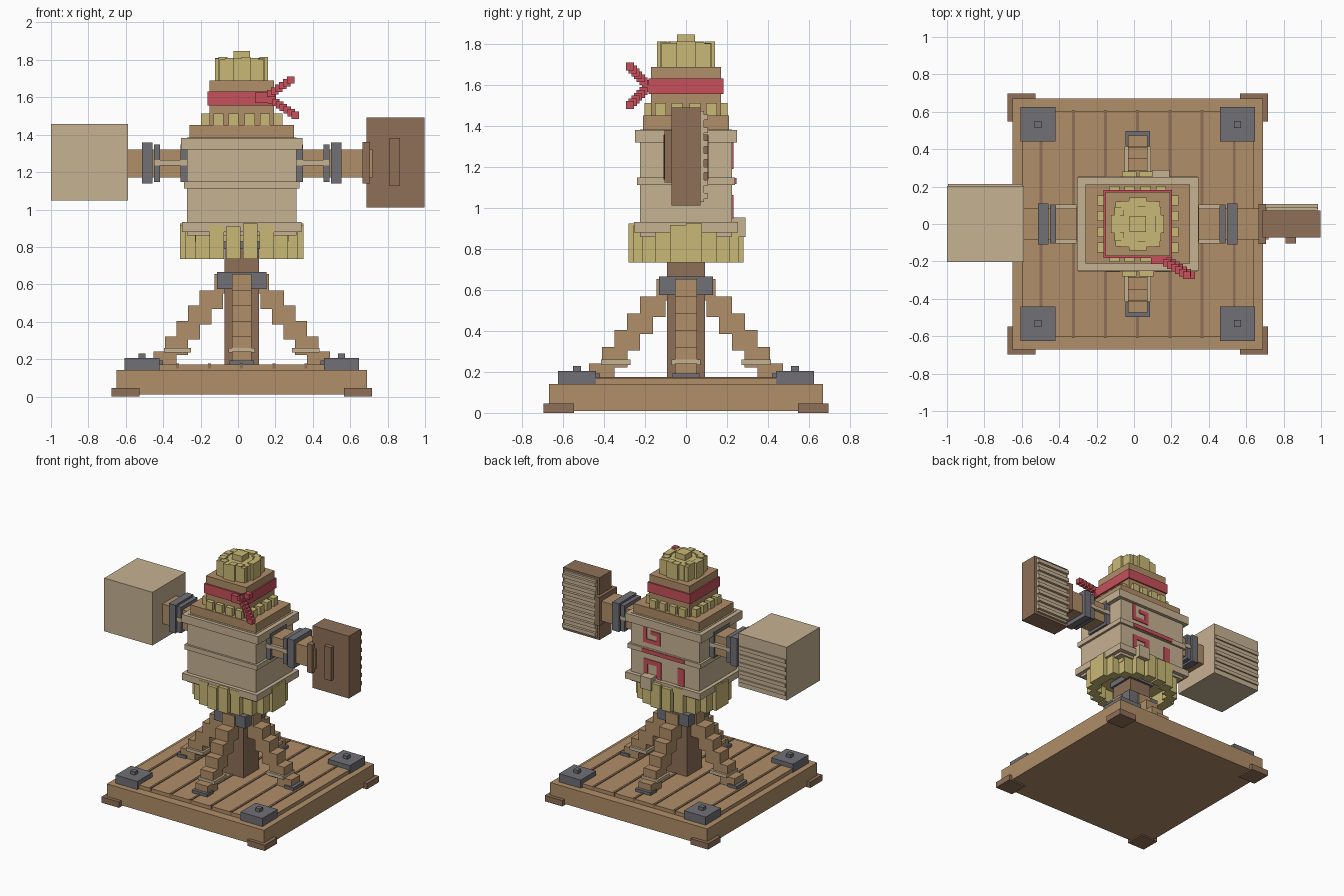
import bpy
import bmesh
from math import cos, sin, pi

cube = bpy.data.objects.get("Cube")
if cube:
    bpy.data.objects.remove(cube, do_unlink=True)

AXIS = 0.02  # x of the post, around which the dummy is built


def linear(channel):
    c = channel / 255
    return c / 12.92 if c <= 0.04045 else ((c + 0.055) / 1.055) ** 2.4


def material(name, *rgb):
    colour = [linear(c) for c in rgb] + [1]
    mat = bpy.data.materials.new(name)
    mat.use_nodes = True
    mat.diffuse_color = colour
    shader = next(n for n in mat.node_tree.nodes if n.type == 'BSDF_PRINCIPLED')
    shader.inputs["Base Color"].default_value = colour
    return mat


wood = material("wood", 176, 142, 104)
dark_wood = material("dark wood", 143, 112, 88)
canvas = material("canvas", 198, 178, 146)
straw = material("straw", 201, 185, 118)
iron = material("iron", 112, 112, 118)
red = material("red cloth", 198, 80, 90)


def part(name, mat, boxes):
    """One object made of boxes, each given as (x range, y range, z range)."""
    bm = bmesh.new()
    for ranges in boxes:
        verts = bmesh.ops.create_cube(bm, size=1)["verts"]
        for v in verts:
            v.co = [lo + (hi - lo) * (c + 0.5) for c, (lo, hi) in zip(v.co, ranges)]
    mesh = bpy.data.meshes.new(name)
    bm.to_mesh(mesh)
    bm.free()
    mesh.materials.append(mat)
    obj = bpy.data.objects.new(name, mesh)
    bpy.context.collection.objects.link(obj)
    return obj


def span(centre, half):
    return (centre - half, centre + half)


def centred(half_x, half_y, low, high):
    return (span(AXIS, half_x), span(0, half_y), (low, high))


def corners(offset, half, low, high):
    return [(span(AXIS + sx * offset, half), span(sy * offset, half), (low, high))
            for sx in (-1, 1) for sy in (-1, 1)]


def four_ways(r0, r1, half, low, high):
    """The same box placed on all four sides of the post."""
    boxes = []
    for s in (-1, 1):
        reach = sorted((s * r0, s * r1))
        boxes.append(([AXIS + r for r in reach], span(0, half), (low, high)))
        boxes.append((span(AXIS, half), reach, (low, high)))
    return boxes


def ring(count, rx, ry, half, low, high, jitter=0):
    boxes = []
    for i in range(count):
        a = 2 * pi * (i + 0.5) / count
        boxes.append((span(AXIS + rx * cos(a), half), span(ry * sin(a), half),
                      (low, high - jitter * (i % 3))))
    return boxes


# Platform
part("platform", wood, [centred(0.67, 0.67, 0.01, 0.142)])
part("platform_feet", dark_wood, corners(0.622, 0.075, 0, 0.045))
part("plank_deck", wood, [centred(0.62, 0.605, 0.14, 0.17)])
part("plank_gaps", dark_wood,
     [(span(AXIS + 0.172 * i, 0.008), span(0, 0.606), (0.15, 0.176)) for i in range(-3, 4)])
part("corner_plates", iron, corners(0.533, 0.093, 0.14, 0.205))
part("corner_bolts", iron, corners(0.533, 0.019, 0.2, 0.23))

# Post and its stepped braces
part("post", dark_wood, [centred(0.093, 0.093, 0.15, 0.9)])
part("post_collar", iron, [centred(0.132, 0.132, 0.575, 0.665)])
part("post_socket", iron, [centred(0.11, 0.11, 0.79, 0.87)])
steps = []
for i in range(5):
    outer = 0.225 + 0.062 * i
    top = 0.568 - 0.082 * i
    steps += four_ways(outer - 0.125, outer, 0.053, max(top - 0.1, 0.17), top)
steps += four_ways(0.04, 0.145, 0.053, 0.55, 0.655)
part("braces", wood, steps)
part("brace_ties", canvas, four_ways(0.27, 0.415, 0.07, 0.235, 0.26))
part("brace_shoes", iron, four_ways(0.42, 0.497, 0.065, 0.165, 0.192))

# Straw skirt below the sack
part("straw_skirt", straw, ring(20, 0.295, 0.245, 0.039, 0.735, 0.925, 0.008))
part("straw_filling", straw, [centred(0.25, 0.2, 0.83, 0.88)])

# Sack body with bands
part("body", canvas, [centred(0.292, 0.225, 0.86, 1.385)])
part("body_bands", canvas, [centred(0.325, 0.25, 1.32, 1.382),
                            centred(0.31, 0.24, 1.113, 1.15),
                            centred(0.32, 0.255, 0.88, 0.932)])
part("shoulder_board", wood, [centred(0.28, 0.21, 1.38, 1.452)])
part("back_patch", canvas, [((0.095, 0.19), (0.22, 0.29), (0.86, 0.955))])


# Painted marks on the back
def mark(x0, x1, z0, z1, y=0.225):
    return ((x0, x1), (y, y + 0.007), (z0, z1))


part("back_marks", red, [
    mark(0.175, 0.205, 1.19, 1.32), mark(0.06, 0.205, 1.19, 1.22),
    mark(0.06, 0.09, 1.19, 1.29), mark(0.09, 0.14, 1.26, 1.29),
    mark(-0.155, 0.205, 1.118, 1.148, 0.24),
    mark(0.05, 0.2, 1.03, 1.065), mark(0.165, 0.2, 0.95, 1.04),
    mark(0.05, 0.09, 0.932, 1.04), mark(-0.145, -0.09, 0.932, 1.065)])

# Arms with iron hoops and rope
part("arm_beam", wood, [((-0.62, 0.72), span(0, 0.082), (1.17, 1.322))])
hoops, ropes = [], []
for s in (-1, 1):
    for r, half_w, half in ((0.307, 0.02, 0.1), (0.453, 0.017, 0.1), (0.505, 0.028, 0.109)):
        hoops.append((span(AXIS + s * r, half_w), span(0, half), span(1.248, half)))
    ropes.append((span(AXIS + s * 0.38, 0.09), span(0, 0.104), span(1.25, 0.014)))
part("arm_hoops", iron, hoops)
part("arm_ropes", canvas, ropes)

# Padded block on the right arm
part("arm_block", canvas, [((-1, -0.588), span(0, 0.202), (1.047, 1.457))])
part("block_slats", canvas,
     [((-0.995, -0.595), (0.2, 0.213), span(1.1 + 0.062 * i, 0.014)) for i in range(5)])

# Shield on the left arm
part("shield", dark_wood, [((0.688, 0.997), span(0, 0.072), (1.012, 1.492))])
part("shield_bracket", dark_wood, [((0.665, 0.705), span(0, 0.107), (1.14, 1.36))])
part("shield_grip", dark_wood, [((0.81, 0.867), (-0.105, -0.07), (1.125, 1.382))])
part("shield_padding", canvas, [((0.705, 0.98), (0.07, 0.088), (1.03, 1.475))])
part("shield_slats", canvas,
     [((0.703, 0.985), (0.08, 0.107), span(1.06 + 0.064 * i, 0.014)) for i in range(7)])

# Head with straw collar and topknot
part("head", wood, [centred(0.172, 0.172, 1.44, 1.69)])
collar = []
for t in (-0.125, -0.043, 0.043, 0.125):
    for s in (-1, 1):
        collar.append((span(AXIS + t, 0.027), span(s * 0.175, 0.027), (1.44, 1.513)))
        collar.append((span(AXIS + s * 0.19, 0.027), span(t, 0.027), (1.44, 1.513)))
part("straw_collar", straw, collar)
part("straw_top", straw,
     [centred(0.12, 0.12, 1.68, 1.803)] + ring(16, 0.12, 0.12, 0.024, 1.685, 1.815, 0.004))
part("straw_knot", straw, [centred(0.043, 0.043, 1.79, 1.847)])

# Headband with knotted tails
part("headband", red, [centred(0.182, 0.182, 1.557, 1.632)])
part("headband_knot", red, [((0.09, 0.17), (-0.215, -0.17), (1.57, 1.625))])
tails = []
for i in range(7):
    x = 0.155 + 0.021 * i
    y = -0.195 - 0.013 * i
    tails.append((span(x, 0.02), span(y, 0.02), span(1.605 + 0.0145 * i, 0.019)))
    tails.append((span(x + 0.025, 0.02), span(y, 0.02), span(1.585 - 0.0135 * i, 0.019)))
part("headband_tails", red, tails)
